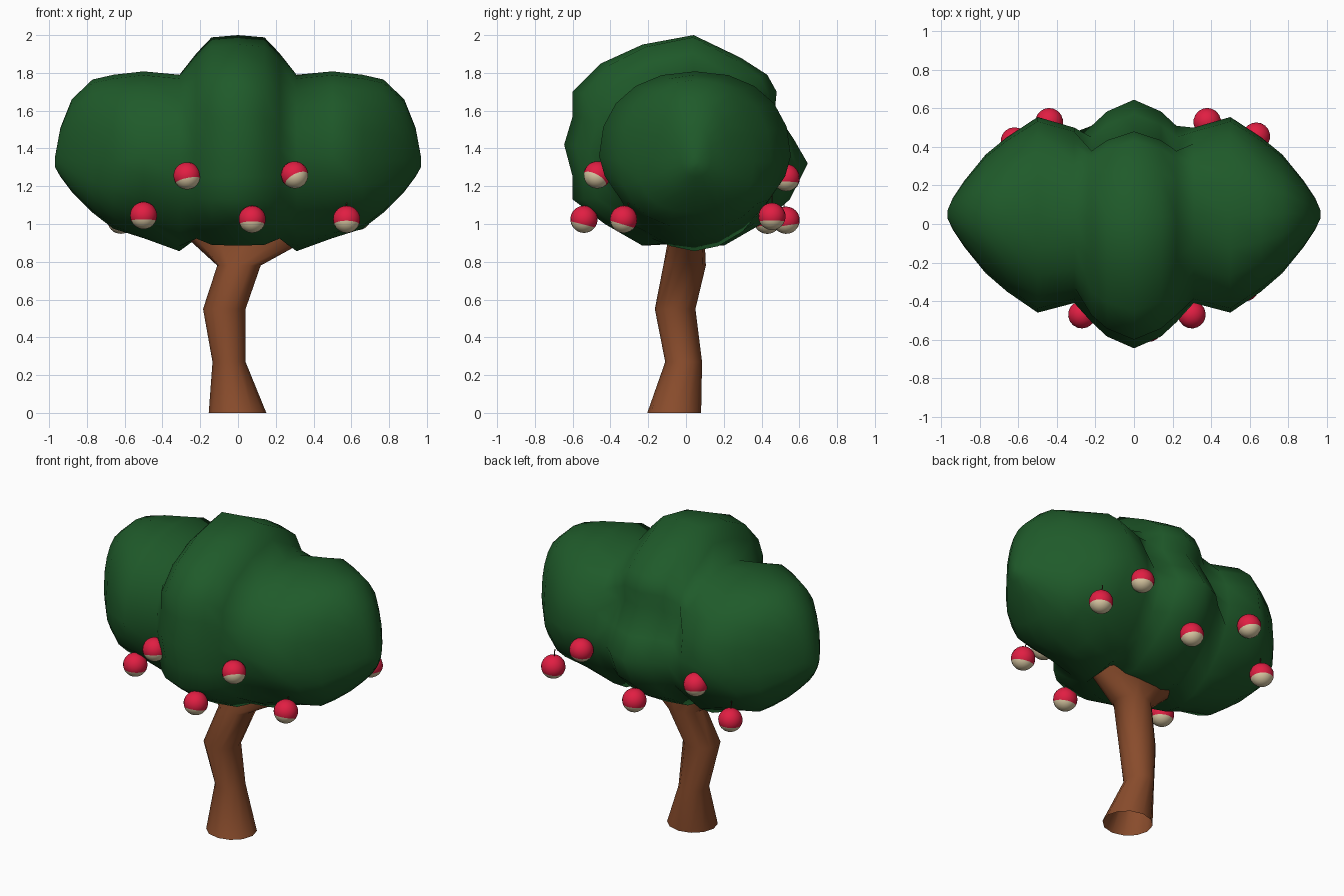
import bpy, bmesh, math
from mathutils import Vector, Matrix

cube = bpy.data.objects.get("Cube")
if cube:
    bpy.data.objects.remove(cube, do_unlink=True)


def material(name, color):
    m = bpy.data.materials.new(name)
    m.use_nodes = True
    m.diffuse_color = (*color, 1)
    bsdf = next(n for n in m.node_tree.nodes if n.type == 'BSDF_PRINCIPLED')
    bsdf.inputs["Base Color"].default_value = (*color, 1)
    bsdf.inputs["Roughness"].default_value = 0.8
    return m


LEAF = material("leaf green", (0.0135, 0.103, 0.023))
BARK = material("bark brown", (0.25, 0.072, 0.025))
RED = material("apple red", (0.75, 0.013, 0.055))
CREAM = material("apple cream", (0.72, 0.6, 0.38))
STEM = material("stem brown", (0.08, 0.03, 0.012))


def finish(bm, name, mats, angle):
    bmesh.ops.recalc_face_normals(bm, faces=bm.faces)
    mesh = bpy.data.meshes.new(name)
    bm.to_mesh(mesh)
    bm.free()
    for m in mats:
        mesh.materials.append(m)
    ob = bpy.data.objects.new(name, mesh)
    bpy.context.collection.objects.link(ob)
    bpy.ops.object.select_all(action='DESELECT')
    ob.select_set(True)
    bpy.context.view_layer.objects.active = ob
    bpy.ops.object.shade_smooth_by_angle(angle=math.radians(angle))


def loft(name, rings, mat, angle, open_start=False):
    """Skin a row of closed rings and cap the ends."""
    bm = bmesh.new()
    rows = [[bm.verts.new(p) for p in ring] for ring in rings]
    n = len(rows[0])
    for a, b in zip(rows, rows[1:]):
        for i in range(n):
            j = (i + 1) % n
            bm.faces.new((a[i], a[j], b[j], b[i]))
    if not open_start:
        bm.faces.new(rows[0])
    bm.faces.new(rows[-1])
    finish(bm, name, [mat], angle)


def oval(lo_a, hi_a, lo_b, mid_b, hi_b, sides, upper=1.0, lower=1.0):
    """Oval widest at mid_b; lower powers make its halves squarer."""
    pts = []
    for i in range(sides):
        t = 2 * math.pi * i / sides
        c, s = -math.sin(t), math.cos(t)
        power, reach = (upper, hi_b - mid_b) if s > 0 else (lower, mid_b - lo_b)
        c = math.copysign(abs(c) ** power, c)
        s = math.copysign(abs(s) ** power, s)
        pts.append(((lo_a + hi_a) / 2 + c * (hi_a - lo_a) / 2,
                    mid_b + s * reach))
    return pts


# Crooked hollow trunk, flaring into a fork under the leaves: z, x range, y range
trunk = [(0, -.155, .15, -.205, .08), (.27, -.135, .04, -.11, .085),
         (.55, -.185, .04, -.165, .05), (.78, -.11, .12, -.12, .105),
         (.89, -.23, .32, -.1, .1), (.98, -.33, .4, -.08, .1)]
loft("trunk",
     [[(x, y, z) for x, y in oval(x0, x1, y0, (y0 + y1) / 2, y1, 12)]
      for z, x0, x1, y0, y1 in trunk], BARK, 50, open_start=True)

# Lumpy outline of the middle of the leaves (y, z), from the top forwards
outline = [(.04, 2.0), (-.23, 1.95), (-.45, 1.85), (-.6, 1.7), (-.6, 1.57),
           (-.645, 1.42), (-.6, 1.25), (-.6, 1.13), (-.43, 1.0), (-.23, .885),
           (.04, .9), (.2, .885), (.4, 1.0), (.55, 1.13), (.645, 1.32),
           (.57, 1.45), (.47, 1.6), (.48, 1.7), (.43, 1.79), (.29, 1.88)]

# Side masses outwards: x, y range, bottom, widest height, top, corner powers
lobe = [(.31, -.41, .5, .856, 1.35, 1.79, .95, 1.1),
        (.5, -.46, .555, .925, 1.36, 1.808, .9, 1.2),
        (.66, -.35, .45, .975, 1.33, 1.79, .9, .9),
        (.77, -.255, .36, 1.06, 1.33, 1.765, .88, .8),
        (.88, -.12, .225, 1.17, 1.34, 1.66, .88, .85),
        (.94, -.03, .135, 1.25, 1.36, 1.51, .9, .9),
        (.968, .03, .07, 1.3, 1.33, 1.36, 1, 1)]

# Half of the crown from the middle outwards, then mirrored across x
half = [[(x, y * sy, 1.2 + (z - 1.2) * sz) for y, z in outline]
        for x, sy, sz in ((0, 1, 1), (.14, .905, .985), (.22, .79, .88))]
half += [[(x, y, z) for y, z in
          oval(y0, y1, z0, zm, z1, len(outline), up, low)]
         for x, y0, y1, z0, zm, z1, up, low in lobe]
mirrored = [[(-x, y, z) for x, y, z in ring] for ring in half[:0:-1]]
loft("leaf_crown", mirrored + half, LEAF, 75)

# Apples with a cream underside: position, lean x, lean y
apples = [(-.5, -.34, 1.045, 0, -.1), (-.27, -.47, 1.255, .2, -.25),
          (.075, -.54, 1.025, 0, -.25), (.3, -.47, 1.26, .5, -.55),
          (.575, -.33, 1.025, 0, -.3), (-.62, .43, 1.02, 0, .1),
          (-.44, .53, 1.24, -.1, .15), (0, .53, 1.02, 0, .15),
          (.38, .53, 1.245, .1, 0), (.635, .455, 1.04, .1, 0)]
R = 0.072
for i, (x, y, z, lx, ly) in enumerate(apples, 1):
    down = Vector((lx, ly, -1)).normalized()
    turn = Vector((0, 0, -1)).rotation_difference(down).to_matrix().to_4x4()
    bm = bmesh.new()
    bmesh.ops.create_uvsphere(bm, u_segments=18, v_segments=16, radius=R)
    for f in bm.faces:
        f.material_index = int(f.calc_center_median().z < -0.35 * R)
    # Only the low hanging apples show a stem
    if z < 1.1:
        body = set(bm.faces)
        bmesh.ops.create_cone(bm, cap_ends=True, segments=6, radius1=.003,
                              radius2=.003, depth=.06,
                              matrix=Matrix.Translation((0, 0, R + .015)))
        for f in bm.faces:
            if f not in body:
                f.material_index = 2
    bm.transform(Matrix.Translation((x, y, z)) @ turn)
    finish(bm, f"apple_{i}", [RED, CREAM, STEM], 40)
